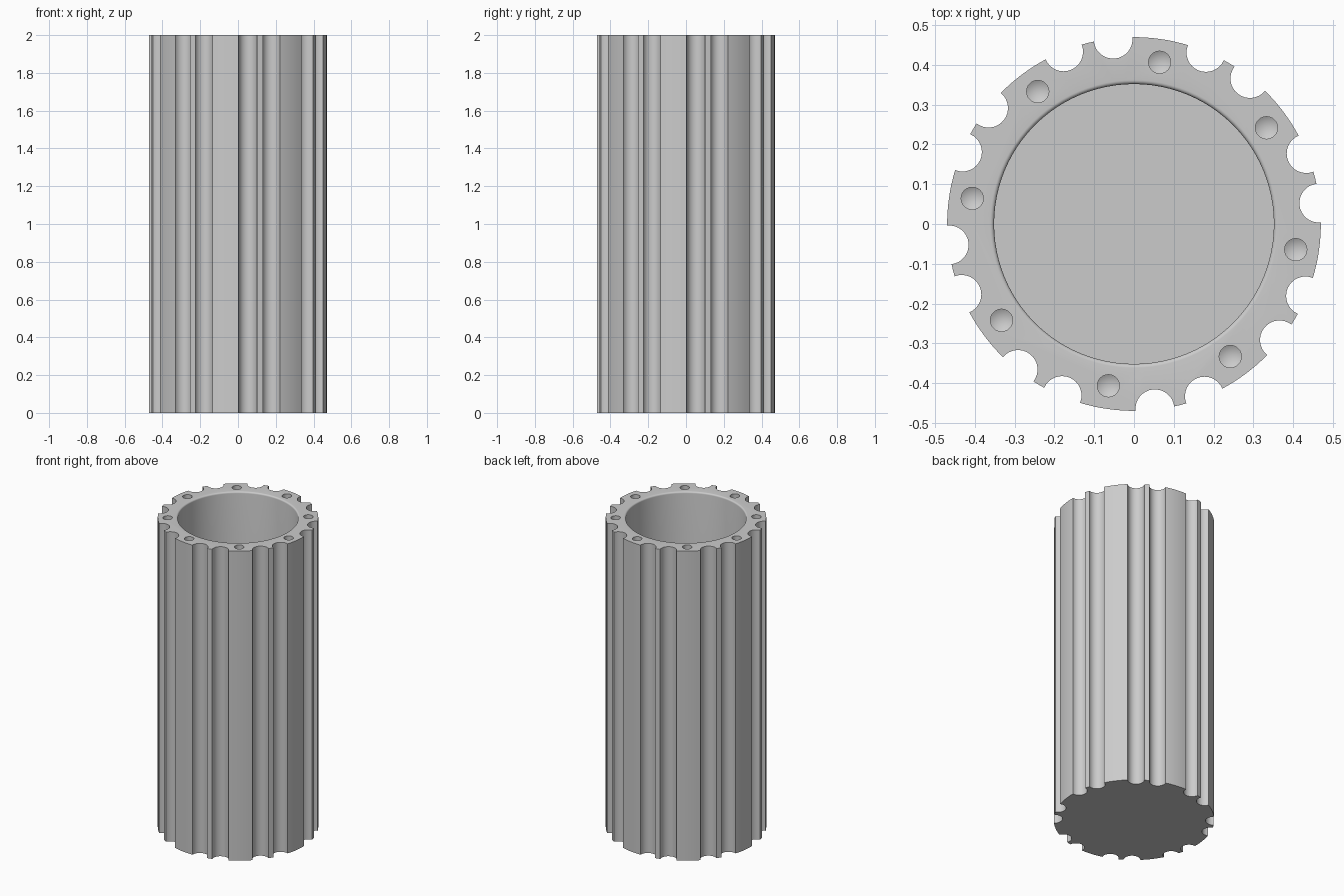
import bpy, bmesh, math
from math import sin, cos, pi, radians

if "Cube" in bpy.data.objects:
    bpy.data.objects.remove(bpy.data.objects["Cube"])

H, R = 2.0, 0.47               # height and outer radius
GROOVE_C, GROOVE_R = 0.468, 0.049
BORE_R, FILLET, FLOOR = 0.352, 0.010, 0.12
HOLE_C, HOLE_R, HOLE_DEPTH = 0.412, 0.028, 0.15

grey = bpy.data.materials.new("plain grey")
grey.diffuse_color = (0.6, 0.6, 0.6, 1)
grey.use_nodes = True
grey.node_tree.nodes["Principled BSDF"].inputs["Base Color"].default_value = grey.diffuse_color


def make_object(name, bm):
    bmesh.ops.recalc_face_normals(bm, faces=bm.faces)
    mesh = bpy.data.meshes.new(name)
    bm.to_mesh(mesh)
    bm.free()
    mesh.materials.append(grey)
    ob = bpy.data.objects.new(name, mesh)
    bpy.context.collection.objects.link(ob)
    return ob


def lathe(bm, profile, sides, cx=0, cy=0):
    """Revolve (r, z) points; the first and last lie on the axis."""
    rings = [[bm.verts.new((cx + r * cos(2 * pi * i / sides),
                            cy + r * sin(2 * pi * i / sides), z))
              for i in range(sides)] for r, z in profile[1:-1]]
    for a, b in zip(rings, rings[1:]):
        for i in range(sides):
            j = (i + 1) % sides
            bm.faces.new((a[i], a[j], b[j], b[i]))
    for ring, (r, z) in ((rings[0], profile[0]), (rings[-1], profile[-1])):
        tip = bm.verts.new((cx, cy, z))
        for i in range(sides):
            bm.faces.new((tip, ring[i], ring[(i + 1) % sides]))


def arc(start, end, steps):
    return [(R * cos(start + (end - start) * k / steps),
             R * sin(start + (end - start) * k / steps)) for k in range(steps)]


# Outer outline: pairs of round grooves, every 45 degrees
cos_half = (R * R + GROOVE_C ** 2 - GROOVE_R ** 2) / (2 * R * GROOVE_C)
half = math.acos(cos_half)
centres = [radians(45 * k + 14.35 + s * 7.9) for k in range(8) for s in (-1, 1)]
outline = []
for n, a in enumerate(centres):
    # scoop from one lip to the other, through its deepest point
    lip = math.atan2(R * sin(half), R * cos(half) - GROOVE_C)
    for k in range(16):
        t = -lip - (2 * pi - 2 * lip) * k / 16
        x, y = GROOVE_C + GROOVE_R * cos(t), GROOVE_R * sin(t)
        outline.append((x * cos(a) - y * sin(a), x * sin(a) + y * cos(a)))
    # land up to the next groove
    nxt = centres[(n + 1) % 16] + (2 * pi if n == 15 else 0)
    outline += arc(a + half, nxt - half, 2 if n % 2 == 0 else 8)

bm = bmesh.new()
base = bm.faces.new([bm.verts.new((x, y, 0)) for x, y in outline])
top = bmesh.ops.extrude_face_region(bm, geom=[base], use_keep_orig=True)["geom"]
bmesh.ops.translate(bm, vec=(0, 0, H),
                    verts=[v for v in top if isinstance(v, bmesh.types.BMVert)])
body = make_object("grooved_tube", bm)

# Blind bore with a rounded rim
profile = [(0, FLOOR), (BORE_R, FLOOR)]
for k in range(6):
    t = pi / 2 * k / 5
    profile.append((BORE_R + FILLET * (1 - cos(t)), H - FILLET + FILLET * sin(t)))
profile += [(BORE_R + FILLET, H + 0.1), (0, H + 0.1)]
bm = bmesh.new()
lathe(bm, profile, 96)
bore = make_object("bore_cutter", bm)

# Ring of drilled holes with conical ends
bm = bmesh.new()
for k in range(8):
    a = radians(36 + 45 * k)
    z = H - HOLE_DEPTH
    lathe(bm, [(0, z - 0.016), (HOLE_R, z), (HOLE_R, H + 0.1), (0, H + 0.1)],
          24, HOLE_C * cos(a), HOLE_C * sin(a))
holes = make_object("hole_cutter", bm)

# Cut the body, then drop the cutters
bpy.context.view_layer.objects.active = body
body.select_set(True)
for cutter in (bore, holes):
    cutter.hide_render = True
    cutter.select_set(False)
    mod = body.modifiers.new("cut", 'BOOLEAN')
    mod.operation, mod.solver, mod.object = 'DIFFERENCE', 'EXACT', cutter
    bpy.ops.object.modifier_apply(modifier=mod.name)
    bpy.data.objects.remove(cutter)

bpy.ops.object.shade_smooth_by_angle(angle=radians(30))
